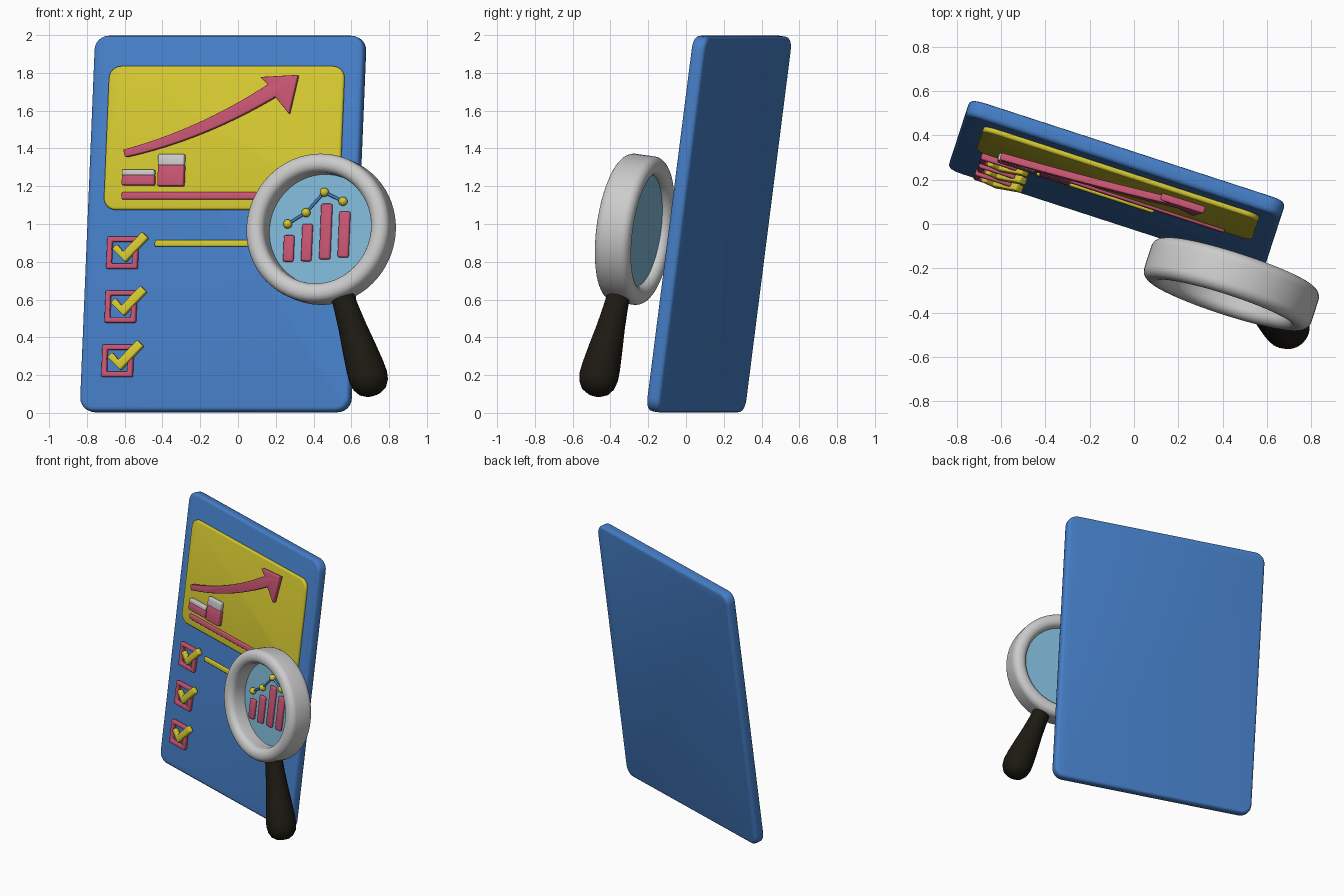
import bpy, bmesh
from math import radians, pi, sin, cos
from mathutils import Matrix, Vector

if "Cube" in bpy.data.objects:
    bpy.data.objects.remove(bpy.data.objects["Cube"])

# Frame of the leaning board: local x = across, y = up the board, z = out of its front face
ROT = Matrix.Rotation(radians(-18), 4, 'Z') @ Matrix.Rotation(radians(90 - 7.6), 4, 'X')
ORIGIN = Vector((-0.090, 0.139, 1.005))
FRAME = Matrix.Translation(ORIGIN) @ ROT


def material(name, rgb):
    m = bpy.data.materials.new(name)
    m.diffuse_color = (*rgb, 1)
    m.use_nodes = True
    m.node_tree.nodes["Principled BSDF"].inputs["Base Color"].default_value = m.diffuse_color
    return m


BLUE = material("blue", (0.06, 0.21, 0.57))
YELLOW = material("yellow", (0.66, 0.58, 0.03))
PINK = material("pink", (0.58, 0.09, 0.17))
GLASS = material("glass_blue", (0.21, 0.47, 0.66))
BLACK = material("black", (0.012, 0.010, 0.006))


def local(x, z, d):
    """Front-view position (x, z) at height d off the board, in board coordinates."""
    b = (z - ORIGIN.z - ROT[2][2] * d) / ROT[2][1]
    a = (x - ORIGIN.x - ROT[0][1] * b - ROT[0][2] * d) / ROT[0][0]
    return Vector((a, b, d))


def finish(name, bm, mat, matrix, bevel=0):
    bmesh.ops.recalc_face_normals(bm, faces=bm.faces)
    me = bpy.data.meshes.new(name)
    bm.to_mesh(me)
    bm.free()
    ob = bpy.data.objects.new(name, me)
    bpy.context.collection.objects.link(ob)
    ob.matrix_world = matrix
    if mat:
        me.materials.append(mat)
    bpy.ops.object.select_all(action='DESELECT')
    ob.select_set(True)
    bpy.context.view_layer.objects.active = ob
    if bevel:
        mod = ob.modifiers.new("bevel", 'BEVEL')
        mod.width, mod.segments = bevel, 3
        mod.limit_method, mod.angle_limit = 'ANGLE', radians(50)
        bpy.ops.object.convert(target='MESH')
    bpy.ops.object.shade_smooth_by_angle(angle=radians(40))
    return ob


def slab(name, outline, d0, d1, mat, bevel=0.006, hole=None):
    """Outline in board coordinates extruded from d0 to d1."""
    bm = bmesh.new()
    out = [bm.verts.new((p[0], p[1], d0)) for p in outline]
    if hole:
        inn = [bm.verts.new((p[0], p[1], d0)) for p in hole]
        n = len(out)
        for i in range(n):
            j = (i + 1) % n
            bm.faces.new((out[i], out[j], inn[j], inn[i]))
    else:
        bm.faces.new(out)
    ext = bmesh.ops.extrude_face_region(bm, geom=bm.faces[:])
    moved = [g for g in ext['geom'] if isinstance(g, bmesh.types.BMVert)]
    bmesh.ops.translate(bm, verts=moved, vec=(0, 0, d1 - d0))
    return finish(name, bm, mat, FRAME, bevel)


def rect(c, w, h, r=0):
    """Rectangle outline about c, with rounded corners when r > 0."""
    pts = []
    for k, (sx, sy) in enumerate(((1, 1), (-1, 1), (-1, -1), (1, -1))):
        for i in range(7 if r else 1):
            t = (k + i / 6) * pi / 2
            pts.append((c[0] + sx * (w / 2 - r) + r * cos(t), c[1] + sy * (h / 2 - r) + r * sin(t)))
    return pts


def bar(name, x0, x1, z0, z1, d0, d1, mat, bevel=0.008):
    c = local((x0 + x1) / 2, (z0 + z1) / 2, (d0 + d1) / 2)
    return slab(name, rect(c, (x1 - x0) / ROT[0][0], (z1 - z0) / ROT[2][1]), d0, d1, mat, bevel)


def lathe(name, profile, mat, matrix, closed=False, steps=64):
    """Profile of (radius, height) turned about local z."""
    bm = bmesh.new()
    vs = [bm.verts.new((r, 0, h)) for r, h in profile]
    edges = [bm.edges.new(p) for p in zip(vs, vs[1:] + vs[:1] if closed else vs[1:])]
    bmesh.ops.spin(bm, geom=vs + edges, cent=(0, 0, 0), axis=(0, 0, 1), angle=2 * pi, steps=steps)
    bmesh.ops.remove_doubles(bm, verts=bm.verts, dist=0.0005)
    return finish(name, bm, mat, matrix)


# Board and raised chart panel
slab("board", rect((0, 0), 1.50, 2.007, 0.075), -0.077, 0, BLUE, 0.022)
slab("chart_panel", rect(local(-0.0725, 1.455, 0.01), 1.31, 0.767, 0.065), -0.005, 0.024, YELLOW, 0.012)

# Growth arrow: tapered shaft along a quadratic curve plus a head
p0, p1, p2 = Vector((-0.6, 1.373)), Vector((-0.2, 1.47)), Vector((0.18, 1.705))
upper, lower = [], []
for i in range(17):
    t = i / 16
    p = (1 - t) ** 2 * p0 + 2 * t * (1 - t) * p1 + t * t * p2
    tan = ((1 - t) * (p1 - p0) + t * (p2 - p1)).normalized()
    nrm = Vector((-tan.y, tan.x)) * (0.02 + 0.018 * t)
    upper.append(p + nrm)
    lower.append(p - nrm)
head = [(0.12, 1.777), (0.32, 1.788), (0.272, 1.582)]
slab("growth_arrow", [local(p[0], p[1], 0.05) for p in upper + head + lower[::-1]], 0.033, 0.066, PINK)

# Chart base line, two bars with grey tops, text line
bar("chart_base_line", -0.615, 0.41, 1.13, 1.168, 0.012, 0.036, PINK)
bar("chart_bar_1", -0.612, -0.44, 1.205, 1.258, 0.02, 0.058, PINK)
bar("chart_bar_1_top", -0.612, -0.44, 1.255, 1.287, 0.02, 0.055, None)
bar("chart_bar_2", -0.422, -0.284, 1.20, 1.312, 0.02, 0.058, PINK)
bar("chart_bar_2_top", -0.420, -0.282, 1.308, 1.37, 0.02, 0.055, None)
bar("list_line", -0.44, 0.09, 0.88, 0.915, -0.002, 0.018, YELLOW)

# Three check boxes with ticks
TICK = [(-0.053, 0.019), (-0.027, 0.044), (0.005, 0.004), (0.106, 0.109), (0.137, 0.077), (0.016, -0.05)]
for i, (x, z) in enumerate(((-0.611, 0.848), (-0.62, 0.563), (-0.637, 0.276)), 1):
    c = local(x, z, 0.015)
    slab(f"check_box_{i}", rect(c, 0.172, 0.172), -0.002, 0.03, PINK, 0.008, rect(c, 0.118, 0.118))
    slab(f"check_tick_{i}", [local(x + u, z + v, 0.025) for u, v in TICK], 0.008, 0.042, YELLOW, 0.007)

# Magnifier: rim, glass and handle share the board's tilt
LENS = FRAME @ Matrix.Translation(local(0.44, 0.972, 0.22))
rim = [(0.347 + p[0], p[1]) for p in rect((0, 0), 0.1, 0.195, 0.046)]
lathe("magnifier_rim", rim, None, LENS, closed=True)
lathe("magnifier_glass", [(0, -0.05), (0.32, -0.05), (0.32, -0.03), (0, -0.03)], GLASS, LENS)
grip = [(0, 0.36), (0.06, 0.36), (0.065, 0.45), (0.075, 0.56), (0.09, 0.68), (0.101, 0.78),
        (0.104, 0.84), (0.096, 0.885), (0.075, 0.92), (0.042, 0.94), (0, 0.946)]
lathe("magnifier_handle", grip, BLACK,
      LENS @ Matrix.Rotation(radians(20.6), 4, 'Z') @ Matrix.Rotation(radians(90), 4, 'X'), steps=40)

# Bars and dotted line on the glass
BARS = ((0.242, 0.296, 0.80, 0.94), (0.338, 0.392, 0.803, 1.0),
        (0.436, 0.494, 0.813, 1.107), (0.533, 0.59, 0.823, 1.067))
for i, (x0, x1, z0, z1) in enumerate(BARS, 1):
    bar(f"lens_bar_{i}", x0, x1, z0, z1, 0.185, 0.212, PINK, 0.01)
dots = [local(x, z, 0.205) for x, z in ((0.263, 1.0), (0.36, 1.06), (0.457, 1.168), (0.556, 1.12))]
for i, p in enumerate(dots, 1):
    ball = [(0.024 * sin(k * pi / 10), -0.024 * cos(k * pi / 10)) for k in range(11)]
    lathe(f"lens_dot_{i}", ball, YELLOW, FRAME @ Matrix.Translation(p), steps=20)
for i, (p, q) in enumerate(zip(dots, dots[1:]), 1):
    turn = (q - p).to_track_quat('Z', 'Y').to_matrix().to_4x4()
    n = (q - p).length
    lathe(f"lens_line_{i}", [(0, 0), (0.008, 0), (0.008, n), (0, n)], BLUE,
          FRAME @ Matrix.Translation(p) @ turn, steps=12)
